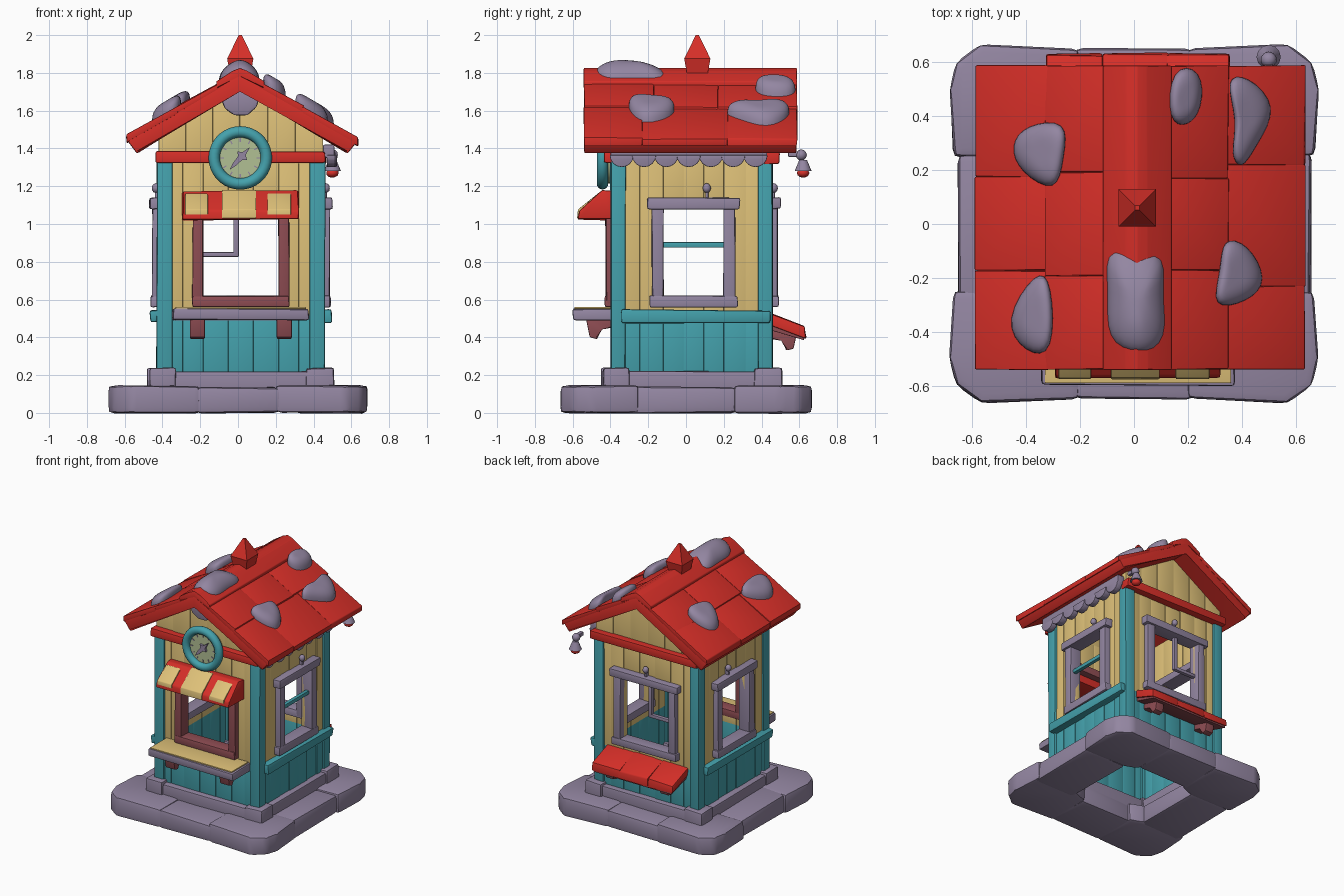
import bpy, bmesh, math, random
from mathutils import Matrix, Vector

if "Cube" in bpy.data.objects:
    bpy.data.objects.remove(bpy.data.objects["Cube"])

random.seed(4)
I = Matrix.Identity(4)


def material(name, r, g, b):
    m = bpy.data.materials.new(name)
    m.diffuse_color = [(c / 255) ** 2.2 for c in (r, g, b)] + [1]
    m.use_nodes = True
    m.node_tree.nodes["Principled BSDF"].inputs["Base Color"].default_value = m.diffuse_color
    return m


RED = material("red paint", 212, 50, 44)
TEAL = material("teal paint", 70, 160, 171)
YELLOW = material("yellow wood", 222, 192, 120)
STONE = material("purple grey stone", 146, 133, 160)
BROWN = material("red brown wood", 142, 78, 84)
FACE = material("pale green dial", 176, 190, 146)


def finish(name, bm, mat, M=I, angle=35):
    bmesh.ops.recalc_face_normals(bm, faces=bm.faces)
    for f in bm.faces:
        f.smooth = True
    me = bpy.data.meshes.new(name)
    bm.to_mesh(me)
    bm.free()
    me.transform(M)
    me.materials.append(mat)
    me.set_sharp_from_angle(angle=math.radians(angle))
    ob = bpy.data.objects.new(name, me)
    bpy.context.collection.objects.link(ob)
    return ob


def prism(name, pts, axis, a0, a1, mat, M=I, bevel=0.008, jitter=0.0):
    """Extrude a 2D outline along an axis, then soften its edges."""
    put = {'x': lambda p, q, a: (a, p, q), 'y': lambda p, q, a: (p, a, q),
           'z': lambda p, q, a: (p, q, a)}[axis]
    bm = bmesh.new()
    low = [bm.verts.new(put(p, q, a0)) for p, q in pts]
    top = [bm.verts.new(put(p, q, a1)) for p, q in pts]
    bm.faces.new(low)
    bm.faces.new(top)
    n = len(pts)
    for i in range(n):
        bm.faces.new((low[i], low[(i + 1) % n], top[(i + 1) % n], top[i]))
    for v in bm.verts:
        v.co += Vector([random.uniform(-jitter, jitter) for _ in range(3)])
    if bevel:
        bmesh.ops.bevel(bm, geom=bm.edges[:], offset=bevel, segments=2,
                        profile=0.6, affect='EDGES', clamp_overlap=True)
    return finish(name, bm, mat, M)


def box(name, x0, x1, y0, y1, z0, z1, mat, M=I, bevel=0.008, jitter=0.0):
    return prism(name, [(x0, y0), (x1, y0), (x1, y1), (x0, y1)], 'z', z0, z1, mat, M, bevel, jitter)


def ball(name, loc, size, mat):
    bm = bmesh.new()
    bmesh.ops.create_icosphere(bm, subdivisions=2, radius=1)
    return finish(name, bm, mat, Matrix.Translation(loc) @ Matrix.Diagonal((*size, 1)), 60)


def cone(name, loc, r0, r1, h, n, mat, R=I):
    bm = bmesh.new()
    bmesh.ops.create_cone(bm, cap_ends=True, segments=n, radius1=r0, radius2=r1, depth=h)
    return finish(name, bm, mat, Matrix.Translation(loc) @ R)


def span(a, b, n):
    return [a + (b - a) * i / n for i in range(n + 1)]


def side(x, y, deg):
    return Matrix.Translation((x, y, 0)) @ Matrix.Rotation(math.radians(deg), 4, 'Z')


# Local frames of the four walls: x runs along the wall, -y points outward
FRONT, RIGHT = side(0.015, -0.40, 0), side(0.46, 0.03, 90)
BACK, LEFT = side(0.015, 0.46, 180), side(-0.43, 0.03, -90)
WALLS = [("front", FRONT, 0.445), ("right", RIGHT, 0.43), ("back", BACK, 0.445), ("left", LEFT, 0.43)]

# Stone base: ring of big slabs around a square hole
for s in (-1, 1):
    box("base_middle_stone", -0.22, 0.22, s * 0.30, s * 0.65, 0.0, 0.135, STONE, I, 0.03, 0.006)
    box("base_side_stone", s * 0.31, s * 0.655, -0.31, 0.26, 0.0, 0.14, STONE, I, 0.03, 0.006)
    for t in (-1, 1):
        pts = [(0.2, 0.29), (0.2, 0.65), (0.57, 0.665), (0.66, 0.6), (0.685, 0.5), (0.67, 0.25), (0.31, 0.25)]
        prism("base_corner_stone", [(s * x, t * y) for x, y in pts], 'z', 0.0, 0.145, STONE, I, 0.03, 0.004)

# Plinth, corner posts and plank walls
OPEN = {"front": (-0.2, 0.2, 0.6, 1.1), "right": (-0.15, 0.17, 0.6, 1.1),
        "back": (-0.2, 0.2, 0.6, 1.1), "left": (-0.17, 0.15, 0.6, 1.1)}
for name, M, h in WALLS:
    box(name + "_plinth", -h - 0.02, h + 0.02, -0.03, 0.09, 0.1, 0.22, STONE, M, 0.015, 0.004)
    box(name + "_plinth_corner", -h - 0.04, -h + 0.1, -0.05, 0.1, 0.1, 0.237, STONE, M, 0.015, 0.004)
    box(name + "_corner_post", -h, -h + 0.08, 0.0, 0.08, 0.2, 1.37, TEAL, M, 0.012, 0.004)
    u0, u1, z0, z1 = OPEN[name]
    top = 1.34 if name in ("front", "back") else 1.435
    us = span(-h + 0.03, u0, 2) + span(u0, u1, 3)[1:] + span(u1, h - 0.03, 2)[1:]
    for a, b in zip(us, us[1:]):
        d = random.uniform(0.012, 0.02)
        box(name + "_lower_plank", a, b, d, 0.06, 0.2, 0.52, TEAL, M, 0.005)
        middle = a > u0 - 0.01 and b < u1 + 0.01
        for lo, hi in ([(0.51, z0), (z1, top)] if middle else [(0.51, top)]):
            box(name + "_wall_plank", a, b, d, 0.06, lo, hi, YELLOW, M, 0.005)


# Window frames
def window(name, M, u0, u1, mat, ear, w=0.06):
    for a, b in ((u0 - w, u0), (u1, u1 + w)):
        box(name + "_jamb", a, b, -0.025, 0.07, 0.57, 1.11, mat, M, 0.01, 0.004)
    box(name + "_head", u0 - w - ear, u1 + w + ear, -0.04, 0.07, 1.08, 1.14, mat, M, 0.012, 0.004)
    box(name + "_bottom", u0 - w - ear / 2, u1 + w + ear / 2, -0.03, 0.07, 0.56, 0.62, mat, M, 0.012, 0.004)


window("front_window", FRONT, -0.2, 0.2, BROWN, 0.0, 0.055)
window("right_window", RIGHT, -0.15, 0.17, STONE, 0.025)
window("left_window", LEFT, -0.17, 0.15, STONE, 0.025)
window("back_window", BACK, -0.2, 0.2, STONE, 0.025)
box("right_window_bar", -0.16, 0.18, 0.0, 0.03, 0.875, 0.905, TEAL, RIGHT)
box("back_window_upright", 0.01, 0.04, 0.01, 0.04, 0.825, 1.1, STONE, BACK)
box("back_window_bar", 0.02, 0.21, 0.01, 0.04, 0.825, 0.852, STONE, BACK)
for M, u in ((RIGHT, 0.08), (LEFT, -0.08), (BACK, 0.0)):
    ball("window_knob", M @ Vector((u, -0.005, 1.19)), (0.022, 0.022, 0.026), STONE)
    box("window_knob_stem", u - 0.008, u + 0.008, -0.01, 0.02, 1.13, 1.19, STONE, M, 0.003)

# Side rails
for M in (RIGHT, LEFT):
    box("side_rail", -0.37, 0.42, -0.035, 0.03, 0.48, 0.545, TEAL, M, 0.014, 0.006)

# Serving counter with brackets
box("counter", -0.36, 0.36, -0.2, 0.03, 0.49, 0.553, STONE, FRONT, 0.014, 0.005)
box("counter_top", -0.345, 0.345, -0.19, 0.01, 0.551, 0.56, YELLOW, FRONT, 0.002)
bracket = [(0.02, 0.5), (-0.13, 0.5), (-0.11, 0.4), (-0.07, 0.39), (-0.05, 0.45), (0.02, 0.45)]
for u in (-0.23, 0.23):
    prism("counter_bracket", bracket, 'x', u - 0.04, u + 0.04, BROWN, FRONT, 0.008)
    prism("back_shelf_bracket", [(y, z - 0.06) for y, z in bracket], 'x', u - 0.035, u + 0.035, BROWN, BACK, 0.008)

# Sloping back shelf in three boards
for a, b in ((-0.34, -0.11), (-0.11, 0.13), (0.13, 0.34)):
    prism("back_shelf_board", [(0.02, 0.53), (-0.165, 0.455), (-0.175, 0.395), (0.02, 0.47)], 'x', a, b,
          RED, BACK, 0.01, 0.005)
prism("back_shelf_underside", [(0.02, 0.475), (-0.165, 0.404), (-0.165, 0.385), (0.02, 0.44)], 'x', -0.33, 0.33,
      BROWN, BACK, 0.004)

# Awning with yellow patches
prism("awning", [(0.02, 1.175), (-0.04, 1.175), (-0.165, 1.075), (-0.17, 1.022), (0.02, 1.022)], 'x', -0.31, 0.305,
      RED, FRONT, 0.01, 0.005)
prism("awning_middle_patch", [(-0.03, 1.181), (-0.043, 1.18), (-0.171, 1.078), (-0.177, 1.03), (-0.1, 1.03)], 'x',
      -0.1, 0.08, YELLOW, FRONT, 0.004)
for a, b in ((-0.295, -0.175), (0.14, 0.265)):
    prism("awning_side_patch", [(-0.065, 1.162), (-0.171, 1.078), (-0.176, 1.05), (-0.08, 1.05)], 'x', a, b,
          YELLOW, FRONT, 0.004)


# Gables and cross beams
def roof_top(x):
    return 1.81 - 0.585 * abs(x - 0.01)


def roof_under(x):
    return 1.72 - 0.585 * abs(x - 0.01)


for name, M, y in (("front", FRONT, -0.385), ("back", BACK, 0.4)):
    box(name + "_beam", -0.45, 0.445, -0.035, 0.05, 1.32, 1.385, RED, M, 0.012, 0.005)
    xs = span(-0.42, 0.01, 3) + span(0.01, 0.45, 3)[1:]
    for a, b in zip(xs, xs[1:]):
        d = random.uniform(-0.004, 0.004)
        prism(name + "_gable_plank", [(a, 1.32), (b, 1.32), (b, roof_under(b)), (a, roof_under(a))], 'y',
              y + d, y + 0.045 + d, YELLOW, I, 0.004)
prism("gable_crest", [(-0.09, 1.66), (-0.07, 1.61), (-0.02, 1.575), (0.05, 1.575), (0.1, 1.62), (0.11, 1.66),
                      (0.01, 1.73)], 'y', -0.46, -0.37, STONE, I, 0.015)

# Roof slab, overlapping boards and ridge cap
prism("roof_slab", [(-0.585, 1.44), (-0.535, 1.372), (0.01, 1.715), (0.58, 1.372), (0.63, 1.435), (0.01, 1.795)],
      'y', -0.54, 0.585, RED, I, 0.012)
for s, edge in ((-1, -0.59), (1, 0.635)):
    for a, b in ((0.01 + s * 0.1, 0.01 + s * 0.34), (0.01 + s * 0.33, edge)):
        ys = [-0.54, random.uniform(-0.24, -0.15), random.uniform(0.14, 0.23), 0.588]
        for y0, y1 in zip(ys, ys[1:]):
            t = random.uniform(0.004, 0.014)
            prism("roof_board", [(a, roof_top(a) - 0.03), (b, roof_top(b) - 0.03), (b, roof_top(b) + t),
                                 (a, roof_top(a) + t - 0.008)], 'y', y0, y1, RED, I, 0.006, 0.003)
prism("ridge_cap", [(-0.115, 1.715), (-0.115, 1.755), (-0.03, 1.81), (0.01, 1.826), (0.05, 1.81), (0.14, 1.755),
                    (0.14, 1.715), (0.01, 1.79)], 'y', -0.542, 0.588, RED, I, 0.006)

# Roof finial: four-sided spike
turn = Matrix.Rotation(math.radians(45), 4, 'Z')
cone("finial_base", (0.012, 0.06, 1.83), 0.075, 0.098, 0.09, 4, RED, turn)
cone("finial_spike", (0.012, 0.06, 1.9375), 0.098, 0.012, 0.125, 4, RED, turn)

# Lumpy patches lying on the roof
PATCHES = [
    [(-0.45, 0.29), (-0.40, 0.36), (-0.25, 0.38), (-0.27, 0.25), (-0.29, 0.12), (-0.42, 0.2)],
    [(-0.48, -0.36), (-0.36, -0.18), (-0.31, -0.22), (-0.30, -0.48), (-0.40, -0.47)],
    [(-0.11, -0.08), (0.12, -0.1), (0.09, -0.25), (0.12, -0.42), (0.02, -0.48), (-0.1, -0.42), (-0.08, -0.25)],
    [(0.33, -0.06), (0.42, -0.08), (0.49, -0.21), (0.42, -0.28), (0.29, -0.31), (0.33, -0.17)],
    [(0.34, 0.53), (0.42, 0.54), (0.53, 0.43), (0.45, 0.3), (0.4, 0.21), (0.36, 0.27), (0.39, 0.38)],
    [(0.14, 0.58), (0.25, 0.57), (0.25, 0.43), (0.2, 0.37), (0.13, 0.38)]]
for pts in PATCHES:
    n = len(pts)
    cx, cy = sum(p[0] for p in pts) / n, sum(p[1] for p in pts) / n
    bm = bmesh.new()

    def vert(p, s, h):
        x, y = cx + (p[0] - cx) * s, cy + (p[1] - cy) * s
        return bm.verts.new((x, y, roof_top(x) + h))
    rings = [[vert(p, s, h) for p in pts] for s, h in ((1.1, -0.02), (1.13, 0.045), (0.7, 0.072))]
    mid = vert((cx, cy), 1, 0.07)
    for i in range(n):
        j = (i + 1) % n
        for r, q in zip(rings, rings[1:]):
            bm.faces.new((r[i], r[j], q[j], q[i]))
        bm.faces.new((rings[-1][i], rings[-1][j], mid))
    ob = finish("roof_patch", bm, STONE, I, 180)
    ob.modifiers.new("smooth", 'SUBSURF').levels = 2
    ob.modifiers["smooth"].render_levels = 2

# Scalloped trim below the right eave
box("eave_trim_rail", 0.45, 0.51, -0.4, 0.43, 1.35, 1.42, STONE, I, 0.01)
for i in range(7):
    yc = -0.34 + i * 0.118
    arc = [(yc + 0.064 * math.cos(a), 1.365 + 0.064 * math.sin(a)) for a in span(math.pi, 2 * math.pi, 8)]
    prism("eave_scallop", arc, 'x', 0.47, 0.515 + 0.008 * (i % 2), STONE, I, 0.006)

# Hanging bell at the back right corner
box("bell_arm", 0.485, 0.515, 0.54, 0.62, 1.355, 1.385, STONE, I, 0.008)
ball("bell_knob", (0.5, 0.61, 1.365), (0.03, 0.03, 0.03), STONE)
cone("bell_cup", (0.5, 0.62, 1.31), 0.045, 0.02, 0.06, 12, STONE)
ball("bell_tip", (0.5, 0.62, 1.27), (0.034, 0.034, 0.025), RED)

# Clock: ring, dial, ticks and hand
CX, CZ = 0.012, 1.35
flat = Matrix.Rotation(math.radians(90), 4, 'X')
cone("clock_dial", (CX, -0.415, CZ), 0.135, 0.135, 0.05, 32, FACE, flat)
bpy.ops.mesh.primitive_torus_add(location=(CX, -0.442, CZ), rotation=(math.pi / 2, 0, 0), major_radius=0.138,
                                 minor_radius=0.03, major_segments=36, minor_segments=10)
ring = bpy.context.object
ring.name = "clock_ring"
ring.data.materials.append(TEAL)
bpy.ops.object.shade_smooth()
for k in range(12):
    T = Matrix.Translation((CX, -0.44, CZ)) @ Matrix.Rotation(k * math.pi / 6, 4, 'Y')
    box("clock_tick", -0.003, 0.003, -0.004, 0.004, 0.085, 0.105, STONE, T, 0)
T = Matrix.Translation((CX, -0.445, CZ)) @ Matrix.Rotation(math.radians(42), 4, 'Y')
prism("clock_hand", [(0, -0.085), (0.01, -0.05), (0.015, 0.0), (0.035, 0.015), (0.012, 0.03), (0, 0.075), (-0.012, 0.03),
                     (-0.035, 0.015), (-0.015, 0.0), (-0.01, -0.05)], 'y', -0.012, 0.006, STONE, T, 0)
